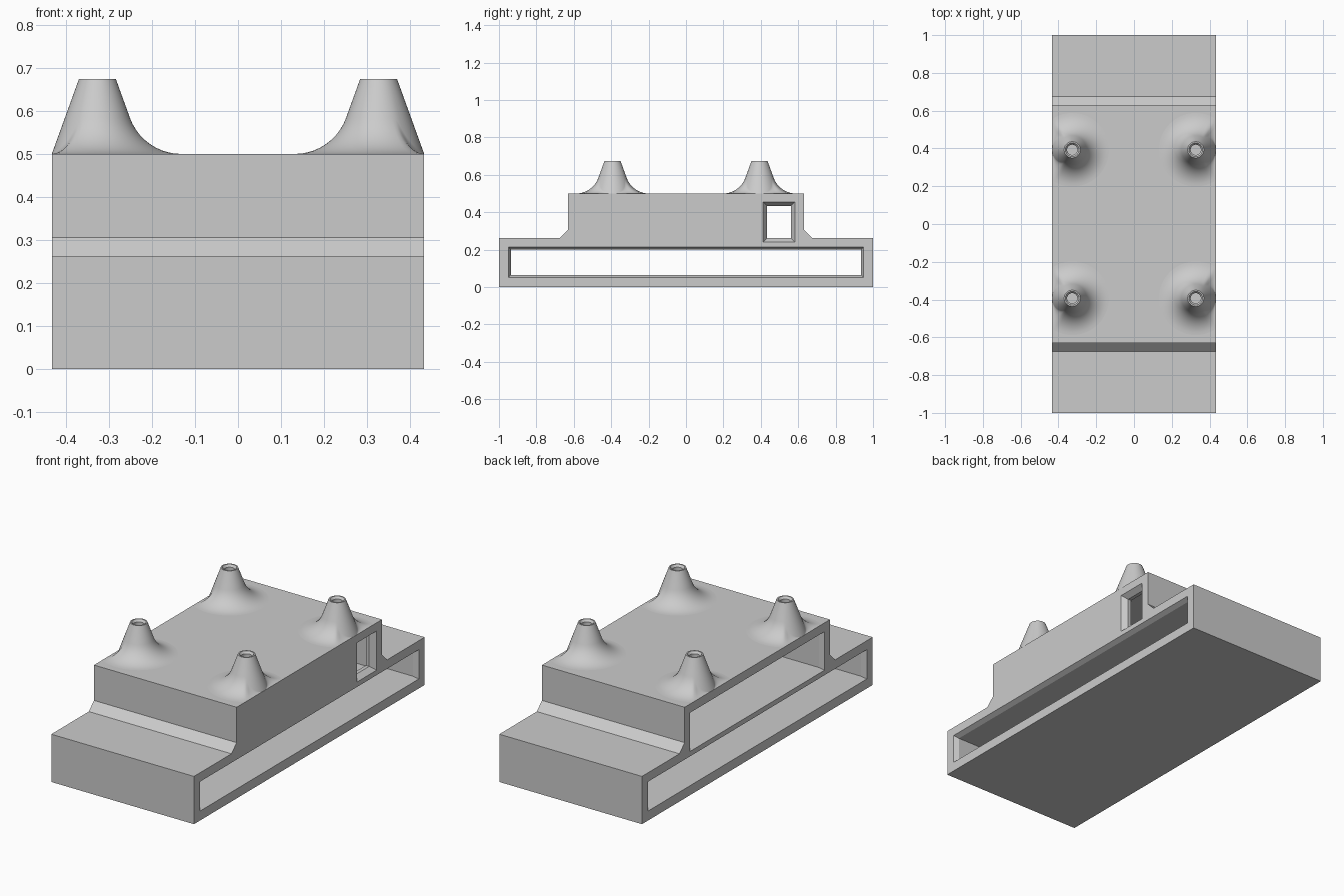
import bpy, bmesh, math
from mathutils import Vector

if "Cube" in bpy.data.objects:
    bpy.data.objects.remove(bpy.data.objects["Cube"])

HALF = 0.433          # half width of the housing
TOP = 0.50            # deck height

grey = bpy.data.materials.new("light_grey")
grey.use_nodes = True
grey.diffuse_color = (0.6, 0.6, 0.6, 1)
grey.node_tree.nodes["Principled BSDF"].inputs["Base Color"].default_value = (0.6, 0.6, 0.6, 1)


def skin(name, rings, cap=True):
    """Object from a list of closed rings joined in order."""
    bm = bmesh.new()
    loops = [[bm.verts.new(p) for p in ring] for ring in rings]
    n = len(loops[0])
    for a, b in zip(loops, loops[1:]):
        for i in range(n):
            j = (i + 1) % n
            bm.faces.new((a[i], a[j], b[j], b[i]))
    bm.faces.new(loops[-1])
    if cap:
        bm.faces.new(loops[0][::-1])
        bmesh.ops.recalc_face_normals(bm, faces=bm.faces)
    mesh = bpy.data.meshes.new(name)
    bm.to_mesh(mesh)
    bm.free()
    mesh.materials.append(grey)
    obj = bpy.data.objects.new(name, mesh)
    bpy.context.collection.objects.link(obj)
    return obj


def activate(obj):
    bpy.ops.object.select_all(action='DESELECT')
    obj.select_set(True)
    bpy.context.view_layer.objects.active = obj


def cut(body, name, y0, y1, z0, z1, stations):
    """Cut a rectangular tunnel along x; stations are (x, inset)."""
    rings = [[(x, y0 + d, z0 + d), (x, y1 - d, z0 + d),
              (x, y1 - d, z1 - d), (x, y0 + d, z1 - d)] for x, d in stations]
    cutter = skin(name, rings)
    mod = body.modifiers.new(name, 'BOOLEAN')
    mod.operation = 'DIFFERENCE'
    mod.solver = 'EXACT'
    mod.object = cutter
    activate(body)
    bpy.ops.object.modifier_apply(modifier=mod.name)
    bpy.data.objects.remove(cutter)


# Stepped housing: half profile mirrored, extruded across the width
half = [(1.0, 0), (1.0, 0.262), (0.675, 0.262), (0.63, 0.306), (0.63, TOP)]
profile = half + [(-y, z) for y, z in reversed(half)]
housing = skin("housing", [[(x, y, z) for y, z in profile] for x in (-HALF, HALF)])

# Openings with flared mouths; stations overshoot the walls
lip, depth = 0.013, 0.026
inner, outer = HALF - depth, HALF + depth
cut(housing, "lower_slot", -0.949, 0.949, 0.052, 0.213,
    [(-outer, -lip), (-inner, lip), (inner, lip), (outer, -lip)])
cut(housing, "upper_bay", -0.583, 0.583, 0.24, 0.452,
    [(-outer, -lip), (-inner, lip), (HALF - 0.05, lip)])
cut(housing, "side_window", 0.412, 0.583, 0.24, 0.455,
    [(0.3, 0.021), (HALF - 0.03, 0.021), (HALF + 0.03, -0.021)])

# Hollow standoffs: cone with a foot fillet that shrinks near the side edge
CX, CY, TIP, R_TIP, R_FOOT, R_FILLET = 0.327, 0.393, 0.674, 0.043, 0.106, 0.195
SEG, STEPS = 72, 10


def section(angle):
    """Radius and height points from foot to tip, then down the bore."""
    reach = R_FILLET
    if math.cos(angle) > 0:
        reach = min(reach, R_FOOT / math.cos(angle))
    t = max(reach - R_FOOT, 0.001)
    corner = Vector((R_FOOT, TOP))
    up = (Vector((R_TIP, TIP)) - corner).normalized()
    start, end = corner + Vector((t, 0)), corner + up * t
    w = math.cos(math.radians(35))
    pts = []
    for k in range(STEPS + 1):
        u = k / STEPS
        a, b, c = (1 - u) ** 2, 2 * u * (1 - u) * w, u * u
        pts.append((start * a + corner * b + end * c) / (a + b + c))
    bore = [(R_TIP, TIP), (0.036, TIP), (0.027, TIP - 0.012), (0.027, TOP + 0.003)]
    return pts + [Vector(p) for p in bore]


angles = [2 * math.pi * i / SEG for i in range(SEG)]
sections = [section(a) for a in angles]
rings = [[(CX + s[k].x * math.cos(a), CY + s[k].x * math.sin(a), s[k].y)
          for a, s in zip(angles, sections)] for k in range(len(sections[0]))]
standoffs = skin("standoffs", rings, cap=False)
activate(standoffs)
bpy.ops.object.shade_smooth_by_angle(angle=math.radians(30))
mirror = standoffs.modifiers.new("mirror", 'MIRROR')
mirror.use_axis = (True, True, False)
mirror.use_mirror_merge = False
bpy.ops.object.modifier_move_to_index(modifier="mirror", index=0)
